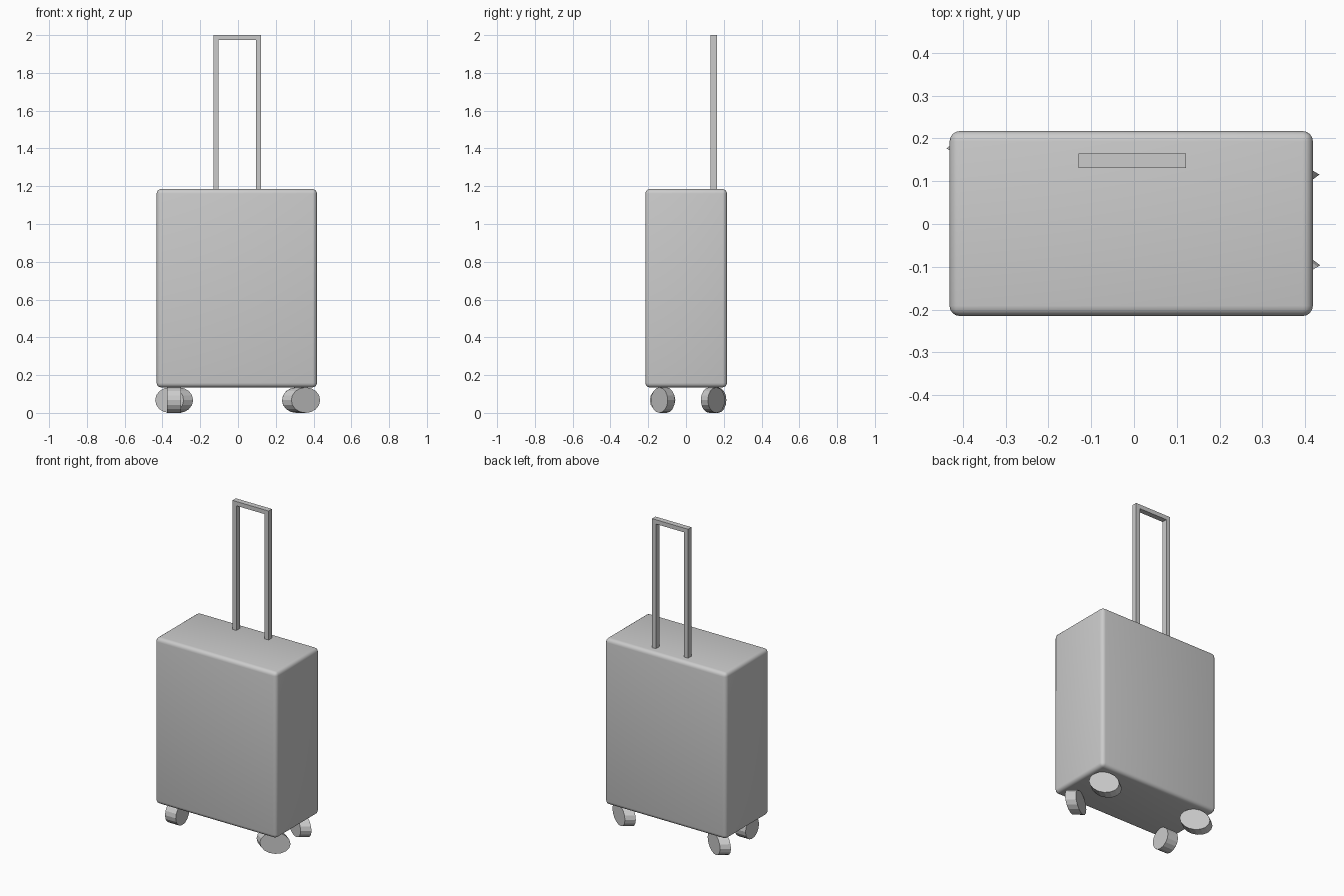
import bpy, bmesh, math
from mathutils import Matrix, Vector

if "Cube" in bpy.data.objects:
    bpy.data.objects.remove(bpy.data.objects["Cube"])

STRETCH = 1.5  # wheels are widened along x


def add_object(name, bm):
    bmesh.ops.recalc_face_normals(bm, faces=bm.faces)
    mesh = bpy.data.meshes.new(name)
    bm.to_mesh(mesh)
    bm.free()
    obj = bpy.data.objects.new(name, mesh)
    bpy.context.collection.objects.link(obj)
    return obj


# Case: softly rounded box
def case(lo, hi, radius):
    lo, hi = Vector(lo), Vector(hi)
    bm = bmesh.new()
    bmesh.ops.create_cube(bm, size=1)
    bmesh.ops.scale(bm, vec=hi - lo, verts=bm.verts)
    bmesh.ops.translate(bm, vec=(lo + hi) / 2, verts=bm.verts)
    bmesh.ops.bevel(bm, geom=bm.edges[:], offset=radius, segments=4,
                    profile=0.5, affect='EDGES')
    for f in bm.faces:
        f.smooth = True
    return add_object("case", bm)


# Pull handle: inverted U profile extruded in y
def pull_handle(x0, x1, z0, z1, y0, y1, bar):
    outline = [(x0, z0), (x0, z1), (x1, z1), (x1, z0),
               (x1 - bar, z0), (x1 - bar, z1 - bar),
               (x0 + bar, z1 - bar), (x0 + bar, z0)]
    bm = bmesh.new()
    face = bm.faces.new([bm.verts.new((x, y0, z)) for x, z in outline])
    out = bmesh.ops.extrude_face_region(bm, geom=[face])
    moved = [v for v in out["geom"] if isinstance(v, bmesh.types.BMVert)]
    bmesh.ops.translate(bm, vec=(0, y1 - y0, 0), verts=moved)
    return add_object("pull_handle", bm)


# Caster wheel: short cylinder on a level axle, swivelled about z
def wheel(name, x, y, swivel, radius=0.0675, width=0.05):
    bm = bmesh.new()
    bmesh.ops.create_cone(bm, cap_ends=True, segments=16, radius1=radius,
                          radius2=radius, depth=width)
    m = (Matrix.Translation((x, y, radius))
         @ Matrix.Diagonal((STRETCH, 1, 1, 1))
         @ Matrix.Rotation(math.radians(swivel), 4, 'Z')
         @ Matrix.Rotation(math.radians(90), 4, 'X'))
    bmesh.ops.transform(bm, matrix=m, verts=bm.verts)
    return add_object(name, bm)


case((-0.431, -0.215, 0.135), (0.418, 0.217, 1.185), 0.024)
pull_handle(-0.13, 0.122, 1.165, 2.0, 0.131, 0.165, 0.027)

for name, x, y, swivel in [("front_right_wheel", 0.334, -0.122, 41),
                           ("front_left_wheel", -0.339, -0.124, 90),
                           ("back_right_wheel", 0.333, 0.142, -42),
                           ("back_left_wheel", -0.338, 0.15, -42)]:
    wheel(name, x, y, swivel)
